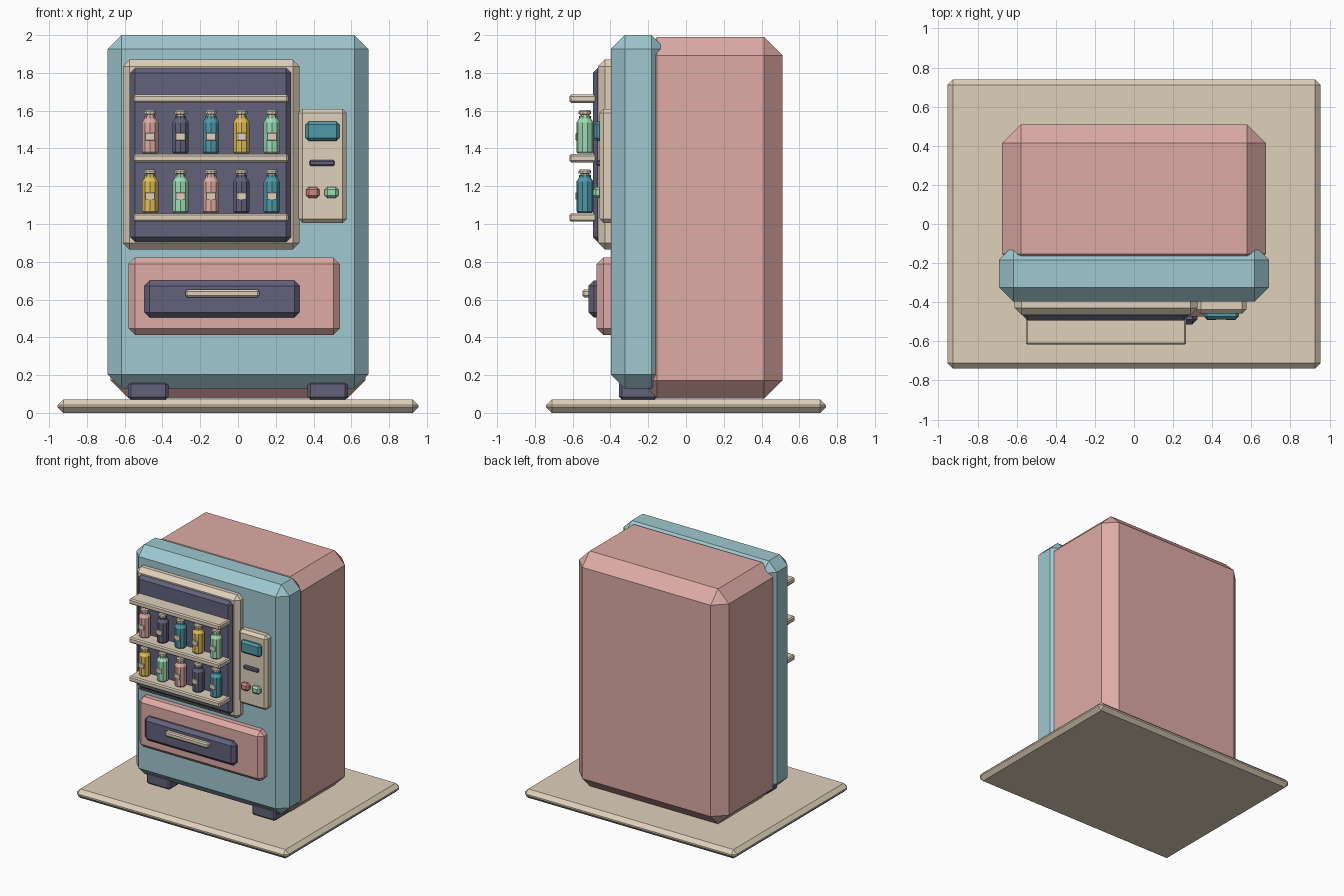
import bpy
import bmesh
from math import cos, sin, tau
from mathutils import Vector

cube = bpy.data.objects.get("Cube")
if cube:
    bpy.data.objects.remove(cube, do_unlink=True)


def material(name, r, g, b):
    """Flat material from an sRGB colour."""
    colour = [((c / 255 + 0.055) / 1.055) ** 2.4 for c in (r, g, b)] + [1]
    mat = bpy.data.materials.new(name)
    mat.use_nodes = True
    mat.diffuse_color = colour
    mat.node_tree.nodes["Principled BSDF"].inputs["Base Color"].default_value = colour
    return mat


pink = material("dusty pink", 222, 171, 166)
blue = material("pale blue", 159, 200, 208)
cream = material("cream", 223, 209, 187)
navy = material("slate navy", 98, 97, 122)
teal = material("deep teal", 80, 152, 168)
yellow = material("mustard yellow", 224, 190, 88)
mint = material("mint green", 157, 220, 180)
rose = material("rose red", 216, 134, 136)


def finish(name, bm, mats):
    bmesh.ops.recalc_face_normals(bm, faces=bm.faces)
    mesh = bpy.data.meshes.new(name)
    bm.to_mesh(mesh)
    bm.free()
    for mat in mats:
        mesh.materials.append(mat)
    obj = bpy.data.objects.new(name, mesh)
    bpy.context.collection.objects.link(obj)
    return obj


def box(name, xs, ys, zs, bevel, mat):
    """Chamfered box spanning the given x, y and z ranges."""
    bm = bmesh.new()
    bmesh.ops.create_cube(bm, size=1)
    for v in bm.verts:
        v.co = Vector([(lo + hi) / 2 + c * (hi - lo)
                       for c, (lo, hi) in zip(v.co, (xs, ys, zs))])
    bmesh.ops.bevel(bm, geom=bm.edges[:], offset=bevel, segments=1,
                    profile=0.5, affect='EDGES')
    return finish(name, bm, [mat])


def lathe(name, profile, centre, mats, cap_start, sides=10):
    """Turned shape; rings from cap_start upwards use the second material."""
    bm = bmesh.new()
    rings = []
    for r, z in profile:
        rings.append([bm.verts.new((centre[0] + r * cos(tau * (i + .5) / sides),
                                    centre[1] + r * sin(tau * (i + .5) / sides),
                                    centre[2] + z)) for i in range(sides)])
    for k in range(len(rings) - 1):
        for i in range(sides):
            j = (i + 1) % sides
            face = bm.faces.new((rings[k][i], rings[k][j], rings[k + 1][j], rings[k + 1][i]))
            face.material_index = int(k >= cap_start)
    bm.faces.new(rings[0])
    bm.faces.new(rings[-1]).material_index = 1
    return finish(name, bm, mats)


# Ground slab, cabinet and front door
box("base_slab", (-.955, .955), (-.74, .74), (0, .072), .03, cream)
box("cabinet_body", (-.675, .675), (-.25, .51), (.075, 1.99), .097, pink)
box("front_door", (-.69, .69), (-.397, -.11), (.13, 2), .073, blue)
for side, x in (("right", -.475), ("left", .475)):
    box(side + "_foot", (x - .107, x + .107), (-.355, -.15), (.07, .168), .015, navy)

# Display window
box("window_frame", (-.61, .325), (-.465, -.36), (.865, 1.87), .035, cream)
box("window_panel", (-.57, .28), (-.493, -.43), (.905, 1.825), .025, navy)
shelf_tops = (1.056, 1.37, 1.685)
for n, top in enumerate(shelf_tops):
    box(f"shelf_{n + 1}", (-.553, .267), (-.617, -.46), (top - .044, top), .009, cream)

# Bottles with cream caps and labels
bottle_profile = ((.038, 0), (.045, .008), (.045, .165), (.031, .186), (.031, .2),
                  (.024, .2), (.024, .207), (.033, .209), (.033, .222), (.026, .23))
rows = ((yellow, mint, pink, navy, teal), (pink, navy, teal, yellow, mint))
for row, colours in enumerate(rows):
    for col, mat in enumerate(colours):
        x = -.465 + col * .161
        z = shelf_tops[row] + .003
        tag = f"{row + 1}_{col + 1}"
        lathe("bottle_" + tag, bottle_profile, (x, -.535, z), [mat, cream], 5)
        box("label_" + tag, (x - .026, x + .026), (-.585, -.576),
            (z + .07, z + .108), .002, cream)

# Control panel
box("control_panel", (.32, .575), (-.458, -.37), (1.005, 1.61), .022, cream)
box("screen", (.357, .537), (-.488, -.44), (1.44, 1.542), .016, teal)
box("coin_slot", (.378, .512), (-.475, -.44), (1.308, 1.338), .007, navy)
box("rose_button", (.36, .432), (-.492, -.44), (1.137, 1.197), .015, rose)
box("mint_button", (.458, .532), (-.492, -.44), (1.137, 1.197), .015, mint)

# Delivery drawer
box("drawer_front", (-.58, .54), (-.473, -.36), (.413, .823), .035, pink)
box("drawer_flap", (-.495, .325), (-.515, -.44), (.505, .70), .027, navy)
box("drawer_handle", (-.278, .113), (-.548, -.5), (.612, .652), .009, cream)
